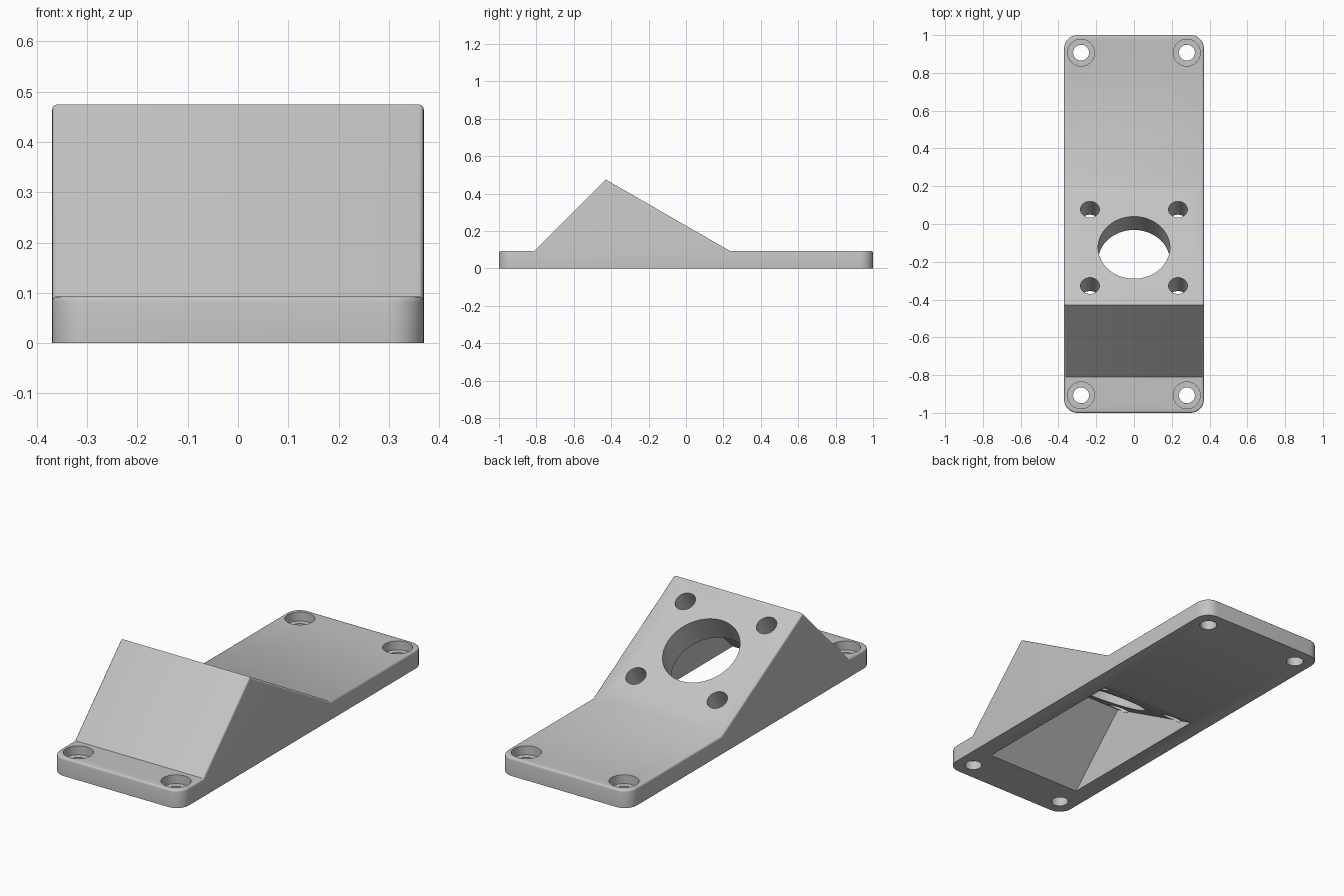
import bpy, bmesh, math
from mathutils import Vector, Matrix

if "Cube" in bpy.data.objects:
    bpy.data.objects.remove(bpy.data.objects["Cube"])

W, T, ROUND = 0.37, 0.093, 0.07           # half width, plate thickness, corner radius
PEAK, BACK = Vector((0, -0.43, 0.475)), Vector((0, 0.235, T))
SLOPE = math.atan2(PEAK.z - T, BACK.y - PEAK.y)
NORMAL = Vector((0, math.sin(SLOPE), math.cos(SLOPE)))
DOWN = Vector((0, math.cos(SLOPE), -math.sin(SLOPE)))

grey = bpy.data.materials.new("light grey")
grey.diffuse_color = (0.55, 0.55, 0.55, 1)
grey.use_nodes = True
grey.node_tree.nodes["Principled BSDF"].inputs["Base Color"].default_value = grey.diffuse_color


def make_object(name, bm):
    bmesh.ops.recalc_face_normals(bm, faces=bm.faces)
    mesh = bpy.data.meshes.new(name)
    bm.to_mesh(mesh)
    bm.free()
    ob = bpy.data.objects.new(name, mesh)
    bpy.context.collection.objects.link(ob)
    mesh.materials.append(grey)
    return ob


def prism(profile, half_width):
    """Extrude a (y, z) profile across x."""
    bm = bmesh.new()
    face = bm.faces.new([bm.verts.new((-half_width, y, z)) for y, z in profile])
    new = bmesh.ops.extrude_face_region(bm, geom=[face])["geom"]
    bmesh.ops.translate(bm, vec=(2 * half_width, 0, 0),
                        verts=[v for v in new if isinstance(v, bmesh.types.BMVert)])
    bmesh.ops.recalc_face_normals(bm, faces=bm.faces)
    return bm


def cut(target, cutter):
    mod = target.modifiers.new("cut", "BOOLEAN")
    mod.operation, mod.solver, mod.object = "DIFFERENCE", "EXACT", cutter
    bpy.context.view_layer.objects.active = target
    bpy.ops.object.modifier_apply(modifier=mod.name)
    bpy.data.objects.remove(cutter)


def drill(target, start, end, radius, sides=48):
    axis = end - start
    mat = Matrix.Translation((start + end) / 2) @ axis.to_track_quat("Z", "Y").to_matrix().to_4x4()
    bm = bmesh.new()
    bmesh.ops.create_cone(bm, cap_ends=True, segments=sides, radius1=radius,
                          radius2=radius, depth=axis.length, matrix=mat)
    cut(target, make_object("drill", bm))


# Base plate and wedge as one side profile
bm = prism([(-1, 0), (1, 0), (1, T), (BACK.y, T), (PEAK.y, PEAK.z), (-0.81, T), (-1, T)], W)

# Rounded vertical corners of the plate
corners = [e for e in bm.edges if all(abs(abs(v.co.y) - 1) < 1e-4 for v in e.verts)
           and abs(e.verts[0].co.z - e.verts[1].co.z) > 0.01]
bmesh.ops.bevel(bm, geom=corners, offset=ROUND, segments=8, profile=0.5, affect="EDGES")

# Softened upper rim
bm.normal_update()
rim = [e for e in bm.edges if len(e.link_faces) == 2
       and sorted(f.normal.z > 0.1 for f in e.link_faces) == [False, True]]
bmesh.ops.bevel(bm, geom=rim, offset=0.01, segments=3, profile=0.5, affect="EDGES")
bracket = make_object("angled_mount_bracket", bm)

# Hollow underneath the wedge
tan = math.tan(SLOPE)
front_y, back_y, floor = -0.775, 0.11, -0.05
apex_y = (back_y * tan + front_y) / (1 + tan)
hollow = prism([(front_y, floor), (back_y, floor), (back_y, 0),
                (apex_y, apex_y - front_y), (front_y, 0)], 0.275)
cut(bracket, make_object("hollow", hollow))

# Large opening and four bolt holes through the long slope
t = (-0.125 - PEAK.y) / DOWN.y
centre = PEAK + DOWN * t
drill(bracket, centre + NORMAL * 0.1, centre - NORMAL * 0.16, 0.19, 72)
for sx in (-1, 1):
    for sd in (-1, 1):
        p = centre + Vector((sx * 0.233, 0, 0)) + DOWN * (sd * 0.233)
        drill(bracket, p + NORMAL * 0.1, p - NORMAL * 0.15, 0.05)

# Counterbored screw holes at the plate corners
for sx in (-1, 1):
    for sy in (-1, 1):
        p = Vector((sx * 0.28, sy * 0.907, 0))
        up = Vector((0, 0, 1))
        drill(bracket, p - up * 0.05, p + up * 0.2, 0.042)
        drill(bracket, p + up * 0.047, p + up * 0.2, 0.071)

# Smooth curved walls, sharp creases
bpy.ops.object.select_all(action="DESELECT")
bracket.select_set(True)
bpy.context.view_layer.objects.active = bracket
bpy.ops.object.shade_smooth_by_angle(angle=math.radians(32))
